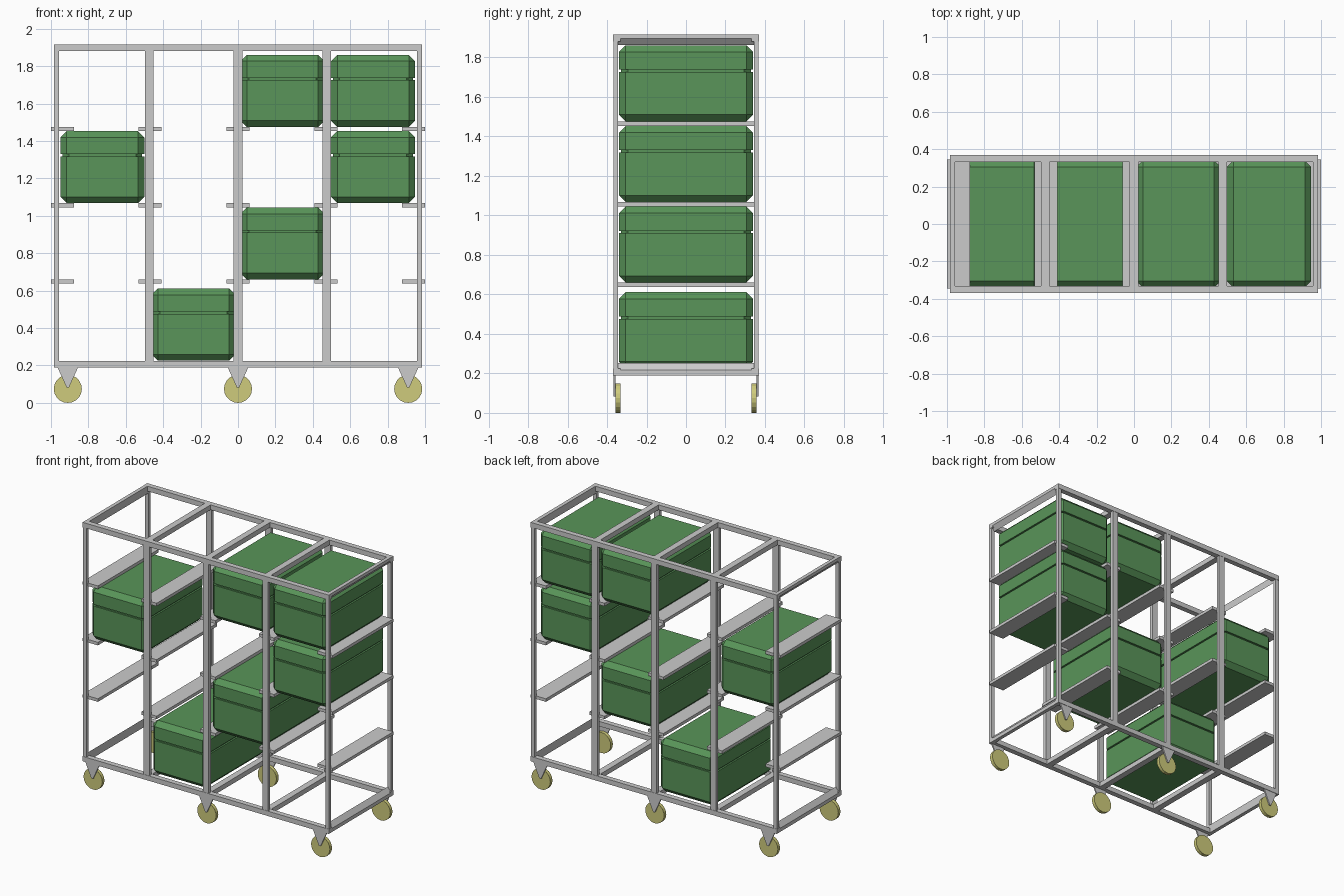
import bpy, bmesh, math
from mathutils import Vector

if "Cube" in bpy.data.objects:
    bpy.data.objects.remove(bpy.data.objects["Cube"])


def material(name, rgb):
    m = bpy.data.materials.new(name)
    m.diffuse_color = (*rgb, 1)
    m.use_nodes = True
    m.node_tree.nodes["Principled BSDF"].inputs["Base Color"].default_value = m.diffuse_color
    return m


GREEN = material("green_plastic", (0.10, 0.30, 0.10))
OLIVE = material("olive_rubber", (0.62, 0.60, 0.20))


def finish(name, bm, mat=None):
    bmesh.ops.remove_doubles(bm, verts=bm.verts, dist=1e-5)
    bmesh.ops.recalc_face_normals(bm, faces=bm.faces)
    me = bpy.data.meshes.new(name)
    bm.to_mesh(me)
    bm.free()
    ob = bpy.data.objects.new(name, me)
    bpy.context.collection.objects.link(ob)
    if mat:
        me.materials.append(mat)
    return ob


def box(name, x0, x1, y0, y1, z0, z1):
    bm = bmesh.new()
    bmesh.ops.create_cube(bm, size=1)
    for v in bm.verts:
        v.co = ((x0 + x1) / 2 + v.co.x * (x1 - x0),
                (y0 + y1) / 2 + v.co.y * (y1 - y0),
                (z0 + z1) / 2 + v.co.z * (z1 - z0))
    return finish(name, bm)


def prism(name, pts, y0, y1):
    """Extrude an x-z outline along y."""
    bm = bmesh.new()
    face = bm.faces.new([bm.verts.new((x, y0, z)) for x, z in pts])
    ext = bmesh.ops.extrude_face_region(bm, geom=[face])["geom"]
    bmesh.ops.translate(bm, vec=(0, y1 - y0, 0),
                        verts=[g for g in ext if isinstance(g, bmesh.types.BMVert)])
    return finish(name, bm)


def crate(name, cx, z0):
    """Chamfered crate with a groove below the lid."""
    hx, hy, c = 0.225, 0.34, 0.034
    # (inset, height, corner chamfer)
    rings = [(c, 0, 0), (0, c, c), (0, 0.25, c), (0.012, 0.25, c),
             (0.012, 0.262, c), (0, 0.262, c), (0, 0.385 - c, c), (c, 0.385, 0)]
    bm = bmesh.new()
    loops = []
    for inset, z, k in rings:
        a, b = hx - inset, hy - inset
        if k == 0:
            k = 1e-6
        pts = [(a - k, -b), (a, -b + k), (a, b - k), (a - k, b),
               (-a + k, b), (-a, b - k), (-a, -b + k), (-a + k, -b)]
        loops.append([bm.verts.new((cx + x, y, z0 + z)) for x, y in pts])
    for lo, hi in zip(loops, loops[1:]):
        for i in range(8):
            j = (i + 1) % 8
            bm.faces.new((lo[i], lo[j], hi[j], hi[i]))
    bm.faces.new(loops[0])
    bm.faces.new(loops[-1])
    return finish(name, bm, GREEN)


def wheel(name, x, y):
    bm = bmesh.new()
    bmesh.ops.create_cone(bm, cap_ends=True, segments=20, radius1=0.075,
                          radius2=0.075, depth=0.025)
    for v in bm.verts:
        v.co = Vector((x + v.co.x, y + v.co.z, 0.075 + v.co.y))
    return finish(name, bm, OLIVE)


Z0, Z1 = 0.19, 1.917
POSTS = (-0.475, 0, 0.475)
SHELF_TOPS = (0.66, 1.068, 1.476)

for s, side in ((-1, "front"), (1, "back")):
    # long rails and uprights
    ya, yb = sorted((s * 0.332, s * 0.37))
    box(side + "_top_rail", -0.985, 0.985, ya, yb, Z1 - 0.036, Z1)
    box(side + "_bottom_rail", -0.985, 0.985, ya, yb, Z0, Z0 + 0.035)
    pa, pb = sorted((s * 0.344, s * 0.368))
    for x in POSTS:
        box(side + "_inner_post", x - 0.023, x + 0.023, pa, pb, Z0, Z1)
    for x in (-0.97, 0.97):
        box(side + "_corner_post", x - 0.014, x + 0.014, pa, pb, Z0, Z1)
    # casters
    for x in (-0.91, 0, 0.91):
        wheel(side + "_caster_wheel", x, s * 0.345)
        fa, fb = sorted((s * 0.357, s * 0.367))
        prism(side + "_caster_fork",
              [(x - 0.055, Z0 + 0.01), (x + 0.055, Z0 + 0.01), (x + 0.055, Z0),
               (x + 0.006, 0.082), (x - 0.006, 0.082), (x - 0.055, Z0)], fa, fb)

# cross bars, with sloped outer faces at the two ends
for x in POSTS:
    box("top_cross_bar", x - 0.023, x + 0.023, -0.35, 0.35, Z1 - 0.036, Z1)
    box("bottom_cross_bar", x - 0.023, x + 0.023, -0.35, 0.35, Z0, Z0 + 0.035)
for s in (-1, 1):
    o, i = s * 0.984, s * 0.957
    prism("top_end_bar", [(o, Z1), (o, Z1 - 0.022), (i, Z1 - 0.055), (i, Z1)], -0.35, 0.35)
    prism("bottom_end_bar", [(o, Z0), (o, Z0 + 0.026), (i, Z0 + 0.062), (i, Z0)], -0.35, 0.35)

# shelf runners
for z in SHELF_TOPS:
    for x in (-0.939, -0.47, 0, 0.47, 0.939):
        box("shelf_runner", x - 0.061, x + 0.061, -0.346, 0.346, z - 0.022, z)

# crates: (column, row)
COLUMNS = (-0.725, -0.238, 0.238, 0.722)
ROWS = (0.226, *SHELF_TOPS)
for c, r in ((0, 2), (1, 0), (2, 1), (2, 3), (3, 2), (3, 3)):
    crate("crate", COLUMNS[c], ROWS[r])
